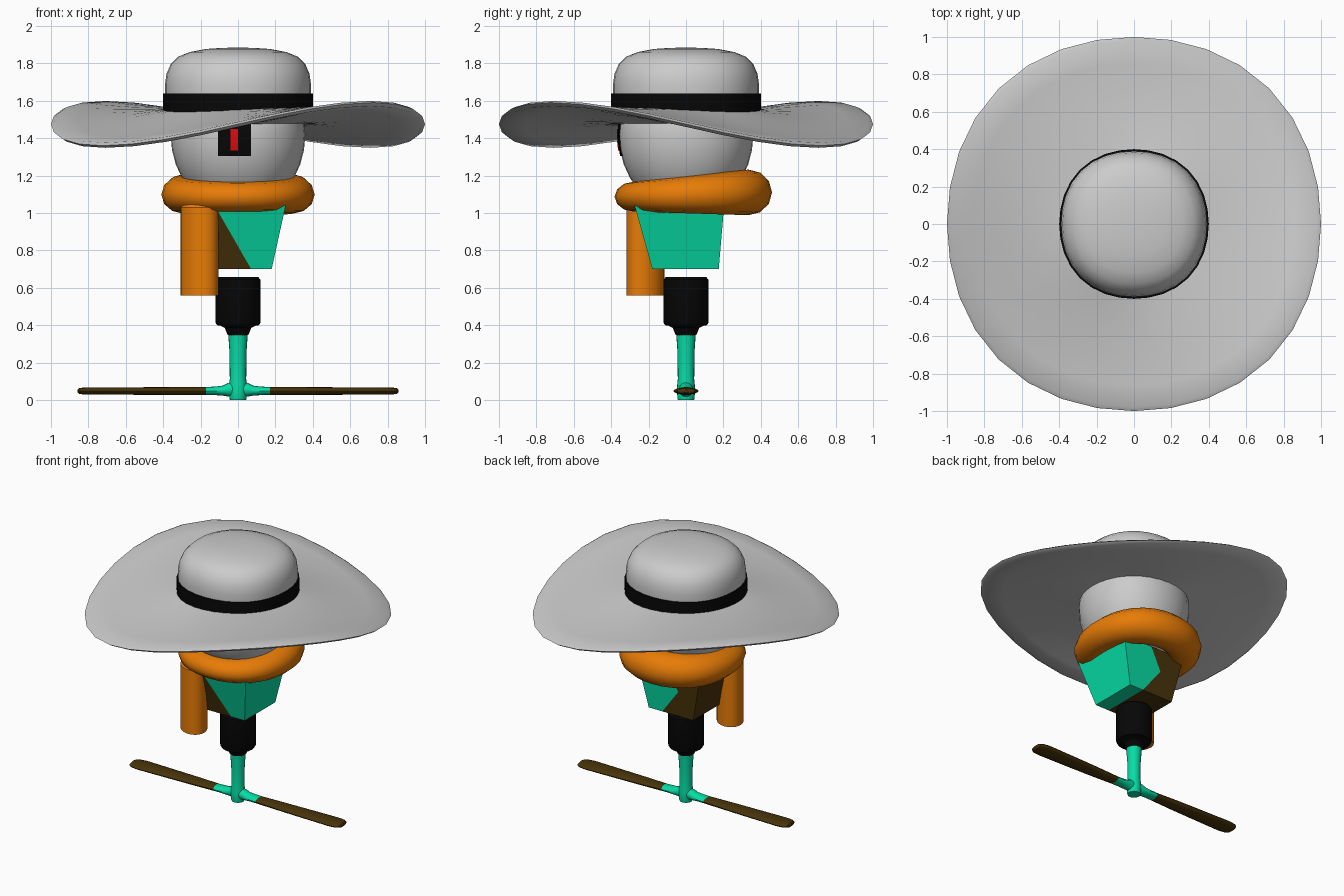
import bpy, bmesh
from math import sin, cos, pi, radians, sqrt

if "Cube" in bpy.data.objects:
    bpy.data.objects.remove(bpy.data.objects["Cube"])

TAU = 2 * pi


def material(name, rgb):
    m = bpy.data.materials.new(name)
    m.diffuse_color = (*rgb, 1)
    m.use_nodes = True
    m.node_tree.nodes["Principled BSDF"].inputs["Base Color"].default_value = m.diffuse_color
    return m


ORANGE = material("orange", (0.8, 0.2, 0.002))
GREEN = material("green", (0.002, 0.72, 0.38))
BROWN = material("brown", (0.065, 0.034, 0.003))
BLACK = material("black", (0.002, 0.002, 0.002))
RED = material("red", (0.75, 0.003, 0.004))


def mesh_object(name, verts, faces, mats=(), angle=None):
    me = bpy.data.meshes.new(name)
    me.from_pydata(verts, [], faces)
    bm = bmesh.new()
    bm.from_mesh(me)
    bmesh.ops.recalc_face_normals(bm, faces=bm.faces)
    bm.to_mesh(me)
    bm.free()
    ob = bpy.data.objects.new(name, me)
    bpy.context.collection.objects.link(ob)
    for m in mats:
        me.materials.append(m)
    if angle:
        bpy.ops.object.select_all(action='DESELECT')
        ob.select_set(True)
        bpy.context.view_layer.objects.active = ob
        bpy.ops.object.shade_smooth_by_angle(angle=radians(angle))
    return ob


def loft(name, rings, mat=None, loop=False, caps=True, angle=35):
    """Skin equal-length rings of points."""
    n, k = len(rings[0]), len(rings)
    verts = [p for r in rings for p in r]
    faces = []
    for i in range(k if loop else k - 1):
        a, b = i * n, (i + 1) % k * n
        faces += [(a + j, a + (j + 1) % n, b + (j + 1) % n, b + j) for j in range(n)]
    if caps and not loop:
        faces += [tuple(range(n)), tuple(range((k - 1) * n, k * n))]
    return mesh_object(name, verts, faces, [mat] if mat else [], angle)


def squarish(t, amount=0.024):
    """Radius factor that makes a circle bulge slightly on its diagonals."""
    return 1 + amount * sin(2 * t) ** 2


def lathe(name, profile, mat=None, seg=32, square=0.0, **kw):
    ts = [TAU * j / seg for j in range(seg)]
    return loft(name, [[(r * squarish(t, square) * cos(t), r * squarish(t, square) * sin(t), z)
                        for t in ts] for r, z in profile], mat, **kw)


# Hat brim: disc bent into a saddle, high at front right and back left
def brim_ring(r, z):
    amp = 0.115 * max(0, (r - 0.34) / 0.66)
    return [(r * squarish(t) * cos(t), r * squarish(t) * sin(t), z - amp * sin(2 * t))
            for t in (TAU * j / 32 for j in range(32))]


top = [(0.37, 1.555), (0.45, 1.543), (0.58, 1.525), (0.72, 1.508), (0.86, 1.495), (0.98, 1.487)]
under = [(0.98, 1.46), (0.86, 1.462), (0.72, 1.466), (0.58, 1.471), (0.45, 1.474), (0.33, 1.475)]
loft("hat_brim", [brim_ring(r, z) for r, z in top + [(1.0, 1.475)] + under], loop=True, angle=60)

# Hat crown and band
lathe("hat_crown", [(0.385, 1.53), (0.39, 1.64), (0.39, 1.69), (0.382, 1.745), (0.36, 1.795),
                    (0.32, 1.835), (0.26, 1.86), (0.17, 1.877), (0.08, 1.883), (0.01, 1.884)],
      square=0.03)
lathe("hat_band", [(0.38, 1.53), (0.4, 1.535), (0.4, 1.64), (0.38, 1.64)], BLACK,
      square=0.024, loop=True)

# Head
HR, HZ, HC = 0.36, 0.42, 1.42
lathe("head", [(max(0.01, HR * sin(pi * i / 16)), HC - HZ * cos(pi * i / 16) * (1 if i < 8 else 0.8))
               for i in range(17)], square=0.024)


# Eye slot and red slit: thin plates wrapped onto the head
def wrapped_plate(name, x0, x1, z0, z1, off, mat):
    rings = []
    for i in range(7):
        x = x0 + (x1 - x0) * i / 6
        ring = []
        for j in range(5):
            z = z0 + (z1 - z0) * j / 4
            r = HR * sqrt(1 - ((z - HC) / HZ) ** 2)
            ring.append((x, -sqrt(r * r - x * x) - off, z))
        rings.append(ring + [(x, -0.28, z1), (x, -0.28, z0)])
    loft(name, rings, mat)


wrapped_plate("eye_slot", -0.108, 0.07, 1.305, 1.5, 0.006, BLACK)
wrapped_plate("eye_slit", -0.04, 0.0, 1.335, 1.45, 0.01, RED)

# Scarf: ring that swells and rises towards the back
rings = []
for i in range(32):
    t = TAU * i / 32
    back = (sin(t) + 1) / 2
    tube_r = 0.105 + 0.022 * back
    tube_z = 0.08 + 0.042 * back
    cz = 1.087 + 0.023 * back
    ring = []
    for j in range(12):
        a = TAU * j / 12
        x_r = (0.294 + tube_r * cos(a)) * squarish(t)
        y_r = (0.305 + tube_r * cos(a)) * squarish(t)
        ring.append((x_r * cos(t), 0.028 + y_r * sin(t), cz + tube_z * sin(a)))
    rings.append(ring)
loft("scarf", rings, ORANGE, loop=True, angle=60)


# Scarf tail: flattened tube hanging at the front left
def tail_ring(z, s=1.0):
    pts = []
    for j in range(20):
        u, v = 0.114 * s * cos(TAU * j / 20), 0.089 * s * sin(TAU * j / 20)
        pts.append((-0.206 + (u + v) * 0.707, -0.217 + (v - u) * 0.707, z))
    return pts


loft("scarf_tail", [tail_ring(0.56), tail_ring(1.03), tail_ring(1.06, 0.75)], ORANGE)

# Torso: tapered block, split into a green and a brown half along a slanting seam
body = [(-0.255, -0.275, 1.04), (-0.125, -0.275, 1.04), (0.255, -0.275, 1.04),
        (0.255, 0.204, 1.04), (0.02, 0.204, 1.04), (-0.255, 0.204, 1.04),
        (-0.18, -0.18, 0.7), (0.07, -0.18, 0.7), (0.18, -0.18, 0.7),
        (0.18, 0.175, 0.7), (0.07, 0.175, 0.7), (-0.18, 0.175, 0.7),
        (-0.07, 0.19, 0.885)]
green_faces = [(1, 2, 8, 7), (2, 3, 9, 8), (3, 4, 12, 10, 9), (7, 8, 9, 10), (1, 2, 3, 4)]
brown_faces = [(0, 1, 7, 6), (4, 5, 11, 10, 12), (5, 0, 6, 11), (6, 7, 10, 11), (0, 1, 4, 5)]
torso = mesh_object("torso", body, green_faces + brown_faces, (GREEN, BROWN))
for p in torso.data.polygons[len(green_faces):]:
    p.material_index = 1

# Motor housing
lathe("motor", [(0.05, 0.345), (0.058, 0.352), (0.07, 0.385), (0.095, 0.398), (0.112, 0.4),
                (0.119, 0.412), (0.119, 0.645), (0.108, 0.657), (0.01, 0.657)], BLACK, seg=24)

# Propeller shaft and hub
lathe("shaft", [(0.043, 0.0), (0.046, 0.01), (0.048, 0.05), (0.047, 0.08), (0.044, 0.11),
                (0.045, 0.25), (0.052, 0.35)], GREEN, seg=20)


# Hub arms and blades, one of each per side
def x_ring(x, ry, rz, z, seg=16):
    return [(x, ry * cos(TAU * j / seg), z + rz * sin(TAU * j / seg)) for j in range(seg)]


for side, s in (("left", -1), ("right", 1)):
    loft("hub_arm_" + side, [x_ring(s * x, ry, rz, z) for x, ry, rz, z in (
        (0.0, 0.036, 0.045, 0.058), (0.05, 0.038, 0.037, 0.055), (0.08, 0.04, 0.027, 0.05),
        (0.12, 0.041, 0.023, 0.049), (0.175, 0.043, 0.021, 0.048))], GREEN)
    loft("blade_" + side, [x_ring(s * x, ry, rz, 0.048) for x, ry, rz in (
        (0.17, 0.043, 0.021), (0.35, 0.053, 0.021), (0.54, 0.06, 0.02), (0.78, 0.067, 0.019),
        (0.83, 0.06, 0.018), (0.85, 0.045, 0.015), (0.857, 0.02, 0.007))], BROWN)
